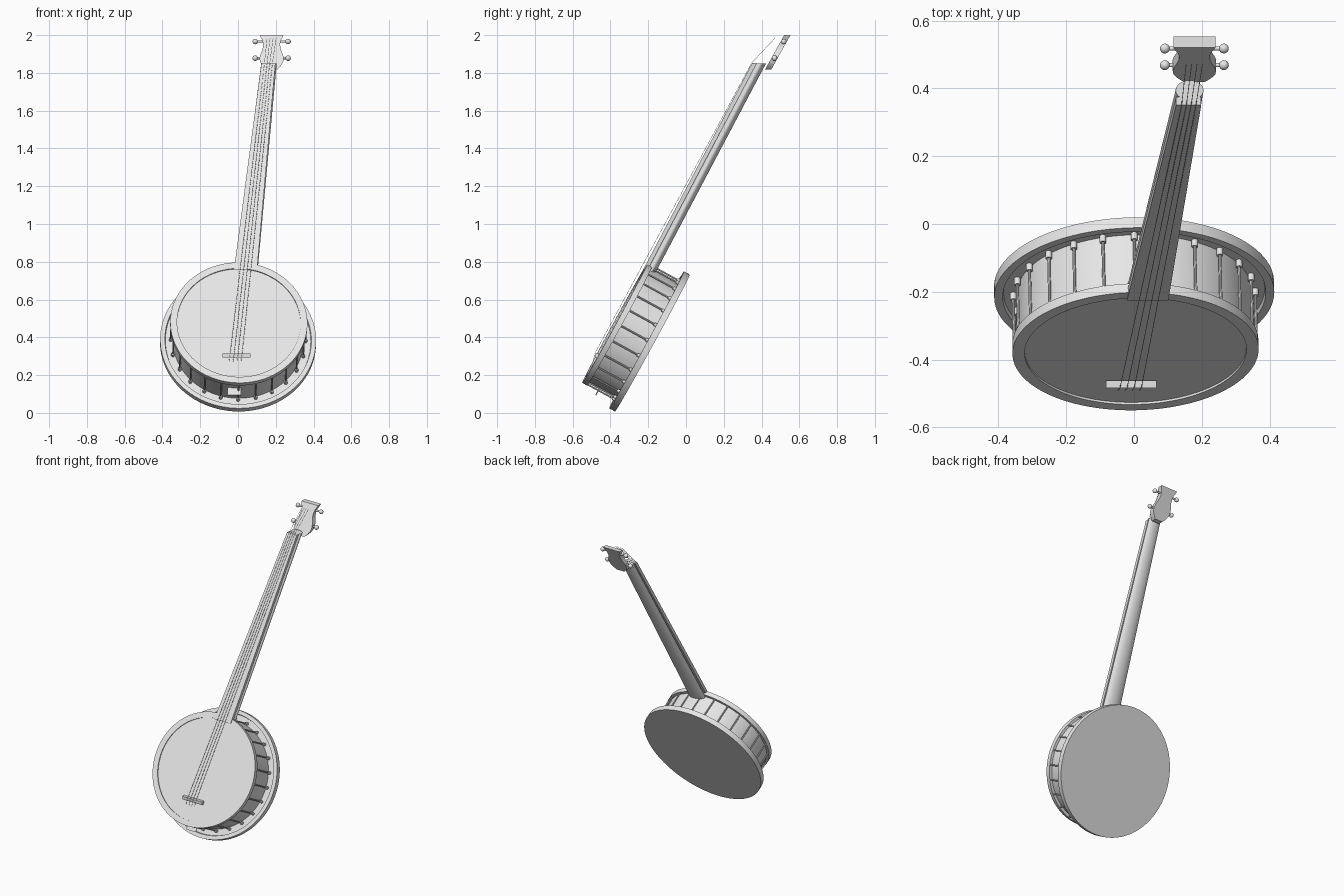
import bpy, bmesh, math
from mathutils import Matrix, Vector

if "Cube" in bpy.data.objects:
    bpy.data.objects.remove(bpy.data.objects["Cube"])

grey = bpy.data.materials.new("light_grey")
grey.diffuse_color = (0.8, 0.8, 0.8, 1)
grey.use_nodes = True
grey.node_tree.nodes["Principled BSDF"].inputs["Base Color"].default_value = grey.diffuse_color

# Tilted drum frame: origin at the centre of the back plate, local z out of the head
W = Vector((0.02, -0.878, 0.479)).normalized()
U = Vector((0, 0.479, 0.878)).cross(W).normalized()
V = W.cross(U)
DRUM = Matrix.Translation((0, -0.178, 0.37)) @ Matrix((U, V, W)).transposed().to_4x4()


def finish(name, bm, matrix=None, smooth=True):
    bmesh.ops.recalc_face_normals(bm, faces=bm.faces)
    if matrix is not None:
        bm.transform(matrix)
    me = bpy.data.meshes.new(name)
    bm.to_mesh(me)
    bm.free()
    me.materials.append(grey)
    ob = bpy.data.objects.new(name, me)
    bpy.context.collection.objects.link(ob)
    if smooth:
        bpy.ops.object.select_all(action='DESELECT')
        ob.select_set(True)
        bpy.context.view_layer.objects.active = ob
        bpy.ops.object.shade_smooth_by_angle(angle=math.radians(35))
    return ob


def add_loft(bm, rings, closed=False):
    """Skin rings of equal length; cap the ends unless closed into a loop."""
    vs = [[bm.verts.new(p) for p in r] for r in rings]
    n = len(vs[0])
    pairs = list(zip(vs, vs[1:])) + ([(vs[-1], vs[0])] if closed else [])
    for a, b in pairs:
        for i in range(n):
            j = (i + 1) % n
            bm.faces.new((a[i], a[j], b[j], b[i]))
    if not closed:
        bm.faces.new(vs[0])
        bm.faces.new(vs[-1])


def ring(r, z, n=96, cx=0, cy=0, ry=None):
    ry = r if ry is None else ry
    return [(cx + r * math.cos(2 * math.pi * i / n),
             cy + ry * math.sin(2 * math.pi * i / n), z) for i in range(n)]


def lathe(name, profile, closed=False):
    bm = bmesh.new()
    add_loft(bm, [ring(r, z) for r, z in profile], closed)
    return finish(name, bm, DRUM)


def rod(bm, a, b, r, n=8):
    a, b = Vector(a), Vector(b)
    q = (b - a).to_track_quat('Z', 'Y')
    add_loft(bm, [[p + q @ Vector(c) for c in ring(r, 0, n)] for p in (a, b)])


def box(name, lo, hi, matrix=None):
    bm = bmesh.new()
    add_loft(bm, [[(lo[0], lo[1], z), (hi[0], lo[1], z), (hi[0], hi[1], z), (lo[0], hi[1], z)]
                  for z in (lo[2], hi[2])])
    return finish(name, bm, matrix, False)


# Drum
lathe("back_plate", [(0.413, 0), (0.413, 0.035), (0.388, 0.035), (0.385, 0.022)])
lathe("drum_shell", [(0.345, 0.015), (0.345, 0.205)])
lathe("tension_hoop", [(0.327, 0.195), (0.363, 0.195), (0.363, 0.225), (0.327, 0.225)], True)
lathe("drum_head", [(0.33, 0.20), (0.33, 0.218)])

# Tension hooks, each a thin rod with a fat nut at the plate end
bm = bmesh.new()
for i in range(24):
    a = math.radians(15 * i)
    x, y = 0.357 * math.cos(a), 0.357 * math.sin(a)
    rod(bm, (x, y, 0.02), (x, y, 0.2), 0.0045)
    rod(bm, (x, y, 0.024), (x, y, 0.046), 0.0095, 12)
finish("tension_hooks", bm, DRUM)

box("tailpiece", (-0.057, -0.386, 0.128), (0.013, -0.335, 0.133), DRUM)
box("bridge", (-0.082, -0.483, 0.294), (0.066, -0.462, 0.315))


# Neck and fingerboard, both cut level at the ends
def neck_x(z):
    return 0.04 + 0.111 * (z - 0.76)


def board_y(z):
    return -0.226 + 0.528 * (z - 0.76)


bm = bmesh.new()
add_loft(bm, [ring(r, z, 48, neck_x(z) + 0.003, board_y(z) + 0.045, 0.029)
              for z, r in ((0.74, 0.062), (1.85, 0.041))])
finish("neck", bm)

bm = bmesh.new()
add_loft(bm, [[(neck_x(z) + sx * h, board_y(z) + dy, z)
               for sx, dy in ((-1, 0), (1, 0), (1, 0.024), (-1, 0.024))]
              for z, h in ((0.76, 0.061), (1.852, 0.037))])
finish("fingerboard", bm, None, False)

# Headstock: waisted outline, each slice level
HX = 0.178


def stock_y(z):
    return 0.418 + 0.557 * (z - 1.817)


outline = ((1.817, 0.028), (1.828, 0.040), (1.843, 0.053), (1.86, 0.062), (1.878, 0.064),
           (1.895, 0.060), (1.915, 0.052), (1.935, 0.046), (1.955, 0.045), (1.972, 0.049),
           (1.987, 0.057), (2.0, 0.062))
bm = bmesh.new()
add_loft(bm, [[(HX - h, stock_y(z), z), (HX + h, stock_y(z), z),
               (HX + h, stock_y(z) + 0.033, z), (HX - h, stock_y(z) + 0.033, z)]
              for z, h in outline])
finish("headstock", bm)

# Tuning pegs: stem and round knob on both sides
bm = bmesh.new()
for z in (1.878, 1.966):
    y = stock_y(z) + 0.0165
    for s in (-1, 1):
        rod(bm, (HX + s * 0.03, y, z), (HX + s * 0.08, y, z), 0.006, 12)
        bmesh.ops.create_uvsphere(bm, u_segments=20, v_segments=12, radius=0.0145,
                                  matrix=Matrix.Translation((HX + s * 0.087, y, z)))
finish("tuning_pegs", bm)

# Strings: below the bridge, over bridge and nut, up to the headstock
bm = bmesh.new()
for k in (-1.5, -0.5, 0.5, 1.5):
    pts = [(-0.016 + k * 0.021, -0.491, 0.27), (-0.01 + k * 0.021, -0.484, 0.312),
           (neck_x(1.852) + k * 0.014, 0.348, 1.853), (HX + k * 0.016, 0.472, 1.985)]
    for a, b in zip(pts, pts[1:]):
        rod(bm, a, b, 0.001, 6)
finish("strings", bm)
